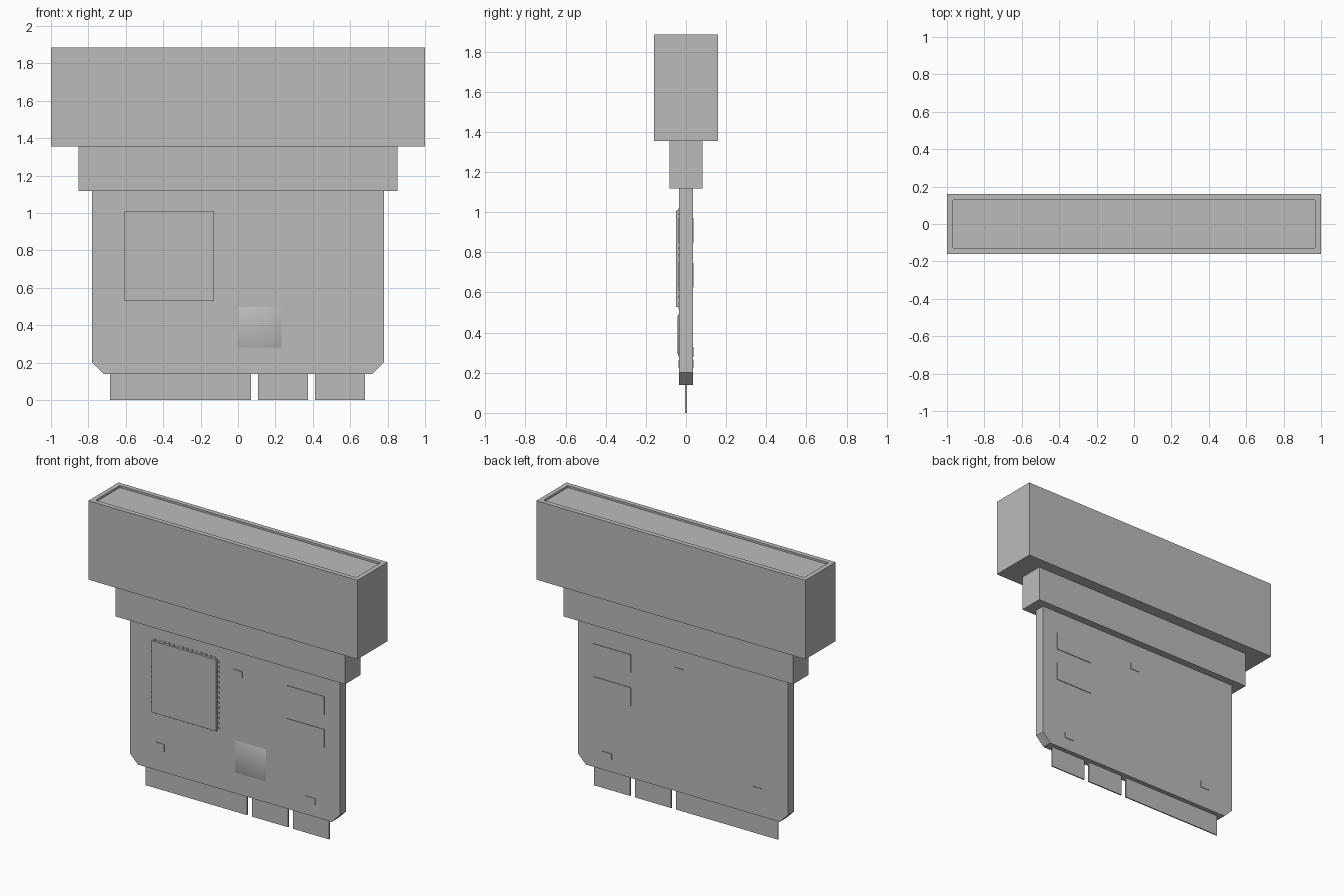
import bpy
import bmesh
import math
from mathutils import Vector

cube = bpy.data.objects.get("Cube")
if cube:
    bpy.data.objects.remove(cube, do_unlink=True)

grey = bpy.data.materials.new("plain_grey")
grey.use_nodes = True
COLOUR = (0.5, 0.5, 0.5, 1)
grey.diffuse_color = COLOUR
grey.node_tree.nodes["Principled BSDF"].inputs["Base Color"].default_value = COLOUR


def finish(bm, name):
    bmesh.ops.recalc_face_normals(bm, faces=bm.faces)
    mesh = bpy.data.meshes.new(name)
    bm.to_mesh(mesh)
    bm.free()
    mesh.materials.append(grey)
    obj = bpy.data.objects.new(name, mesh)
    bpy.context.collection.objects.link(obj)
    return obj


def add_box(bm, x, y, z):
    """Add a box spanning the given (low, high) ranges."""
    verts = bmesh.ops.create_cube(bm, size=1)["verts"]
    for v in verts:
        v.co = Vector([a + (b - a) * (c + 0.5) for (a, b), c in zip((x, y, z), v.co)])
    return verts


def box(name, x, y, z):
    bm = bmesh.new()
    add_box(bm, x, y, z)
    return finish(bm, name)


BOARD_Y = 0.034

# Head block with a shallow recess in its top
bm = bmesh.new()
add_box(bm, (-1, 1), (-0.16, 0.16), (1.355, 1.885))
bm.normal_update()
top = max(bm.faces, key=lambda f: f.calc_center_median().z)
bmesh.ops.inset_region(bm, faces=[top], thickness=0.045)
floor = bmesh.ops.extrude_face_region(bm, geom=[top])["geom"]
bmesh.ops.delete(bm, geom=[top], context='FACES_ONLY')
bmesh.ops.translate(bm, vec=(0, 0, -0.013),
                    verts=[g for g in floor if isinstance(g, bmesh.types.BMVert)])
finish(bm, "head_block")

# Stepped collar below the head
box("collar", (-0.853, 0.853), (-0.083, 0.083), (1.118, 1.355))

# Circuit board with cut bottom corners
profile = [(-0.78, 1.118), (-0.78, 0.2), (-0.72, 0.14),
           (0.72, 0.14), (0.78, 0.2), (0.78, 1.118)]
bm = bmesh.new()
face = bm.faces.new([bm.verts.new((x, -BOARD_Y, z)) for x, z in profile])
side = bmesh.ops.extrude_face_region(bm, geom=[face])["geom"]
bmesh.ops.translate(bm, vec=(0, 2 * BOARD_Y, 0),
                    verts=[g for g in side if isinstance(g, bmesh.types.BMVert)])
finish(bm, "circuit_board")

# Thin edge contacts
for i, span in enumerate([(-0.685, 0.07), (0.107, 0.375), (0.412, 0.68)]):
    box(f"edge_contact_{i + 1}", span, (-0.004, 0.004), (0, 0.15))

# Small components standing proud of both board faces
components = [((0.385, 0.665), (0.847, 0.968)), ((0.385, 0.665), (0.625, 0.747)),
              ((-0.01, 0.058), (0.929, 0.972)), ((-0.59, -0.523), (0.279, 0.328)),
              ((0.526, 0.6), (0.224, 0.264))]
for i, (x, z) in enumerate(components):
    box(f"component_{i + 1}", x, (-BOARD_Y - 0.004, BOARD_Y + 0.004), z)

# Large chip
CHIP_X, CHIP_Z = (-0.608, -0.127), (0.528, 1.008)
box("large_chip", CHIP_X, (-0.05, -BOARD_Y), CHIP_Z)

# Rows of tiny pins around the large chip
bm = bmesh.new()
COUNT = 14
for i in range(COUNT):
    step = (i + 0.5) / COUNT
    px = CHIP_X[0] + step * (CHIP_X[1] - CHIP_X[0])
    pz = CHIP_Z[0] + step * (CHIP_Z[1] - CHIP_Z[0])
    depth = (-BOARD_Y - 0.004, -BOARD_Y)
    add_box(bm, (px - 0.006, px + 0.006), depth, (CHIP_Z[0] - 0.012, CHIP_Z[1] + 0.012))
    add_box(bm, (CHIP_X[0] - 0.012, CHIP_X[1] + 0.012), depth, (pz - 0.006, pz + 0.006))
finish(bm, "large_chip_pins")

# Small chip with softly sloping sides
bm = bmesh.new()
verts = add_box(bm, (0, 0.232), (-0.043, -BOARD_Y), (0.28, 0.497))
for v in verts:
    if v.co.y < -0.04:
        v.co.x += 0.018 if v.co.x < 0.1 else -0.018
        v.co.z += 0.018 if v.co.z < 0.4 else -0.018
small_chip = finish(bm, "small_chip")
bpy.ops.object.select_all(action='DESELECT')
small_chip.select_set(True)
bpy.context.view_layer.objects.active = small_chip
bpy.ops.object.shade_smooth_by_angle(angle=math.radians(40))
